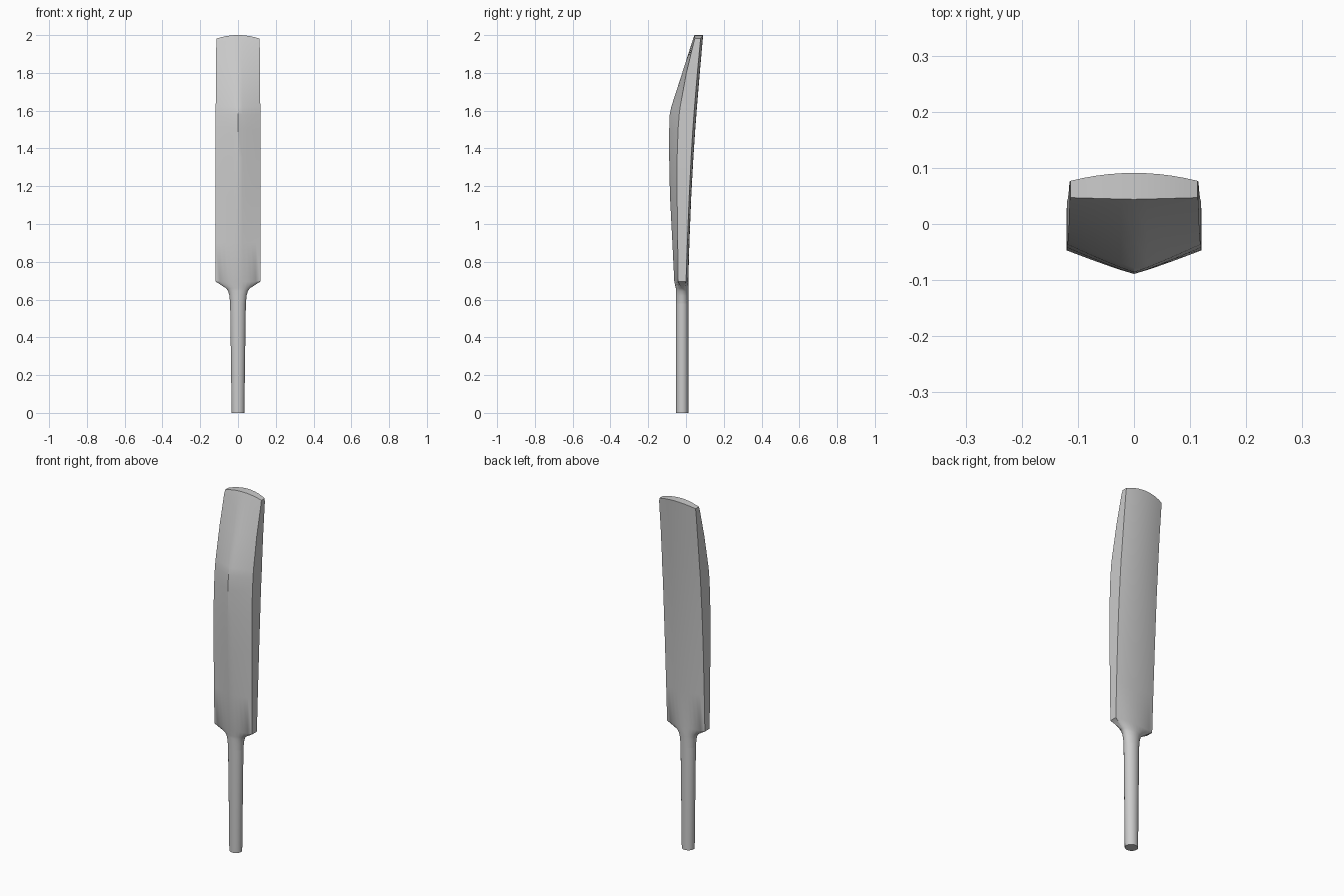
import bpy, bmesh, math

if "Cube" in bpy.data.objects:
    bpy.data.objects.remove(bpy.data.objects["Cube"])

N = 11  # points on the face side and on the back side of each ring


def blade_ring(z, w, crown, face, back, spine, dip=0.0):
    """Bat section: gently crowned face (+y), flat edges, ridged back (-y)."""
    pts = []
    for i in range(N):
        t = -1 + 2 * i / (N - 1)
        pts.append((w * t, crown + (face - crown) * t * t, z - dip * t * t))
    for i in range(N):
        t = 1 - 2 * i / (N - 1)
        pts.append((w * t, spine + (back - spine) * abs(t) ** 1.1, z - dip * t * t))
    return pts


def round_ring(z, rx, ry, cy=-0.02):
    """Ellipse with the same point order as the blade section."""
    step = 2 * math.pi / (2 * N)
    start = math.pi - step / 2
    return [(rx * math.cos(start - k * step), cy + ry * math.sin(start - k * step), z)
            for k in range(2 * N)]


def loft(name, rings, cap_bottom, cap_top):
    bm = bmesh.new()
    rows = [[bm.verts.new(p) for p in r] for r in rings]
    n = len(rows[0])
    for a, b in zip(rows, rows[1:]):
        for k in range(n):
            bm.faces.new((a[k], a[(k + 1) % n], b[(k + 1) % n], b[k]))
    if cap_bottom:
        bm.faces.new(rows[0])
    if cap_top:  # strips across the toe follow its curve
        r = rows[-1]
        for k in range(N - 1):
            bm.faces.new((r[k], r[k + 1], r[n - 2 - k], r[n - 1 - k]))
    bmesh.ops.recalc_face_normals(bm, faces=bm.faces)
    # open-ended lofts: make sure the walls point outwards
    bm.faces.ensure_lookup_table()
    f = bm.faces[N // 2]
    if f.normal.y < 0:
        bmesh.ops.reverse_faces(bm, faces=bm.faces)
    me = bpy.data.meshes.new(name)
    bm.to_mesh(me)
    bm.free()
    ob = bpy.data.objects.new(name, me)
    bpy.context.collection.objects.link(ob)
    bpy.context.view_layer.objects.active = ob
    ob.select_set(True)
    bpy.ops.object.shade_smooth_by_angle(angle=math.radians(35))
    ob.select_set(False)
    return ob


# Blade with neck: z, half width, face crown, face edge, back edge, spine
neck = [round_ring(0.58, 0.042, 0.034), round_ring(0.62, 0.046, 0.034),
        round_ring(0.645, 0.053, 0.034), round_ring(0.66, 0.064, 0.034)]
stations = [
    (0.695, 0.118, 0.012, 0.000, -0.042, -0.062),
    (0.90, 0.119, 0.018, 0.007, -0.044, -0.072),
    (1.15, 0.120, 0.028, 0.017, -0.047, -0.085),
    (1.35, 0.120, 0.039, 0.027, -0.047, -0.089),
    (1.50, 0.119, 0.049, 0.036, -0.042, -0.089),
    (1.58, 0.119, 0.055, 0.042, -0.036, -0.086),
    (1.62, 0.118, 0.058, 0.045, -0.031, -0.078),
    (1.80, 0.116, 0.073, 0.060, 0.002, -0.020),
    (1.97, 0.115, 0.088, 0.075, 0.040, 0.034),
]
blade = [blade_ring(*s) for s in stations[:-1]]
blade.append(blade_ring(*stations[-1], dip=0.012))
blade.append(blade_ring(2.0, 0.113, 0.091, 0.077, 0.047, 0.044, dip=0.018))
loft("blade", neck + blade, False, True)

# Handle, slightly tapered to the grip end
loft("handle", [round_ring(0, 0.034, 0.032), round_ring(0.3, 0.038, 0.033),
                round_ring(0.58, 0.042, 0.034)], True, False)
